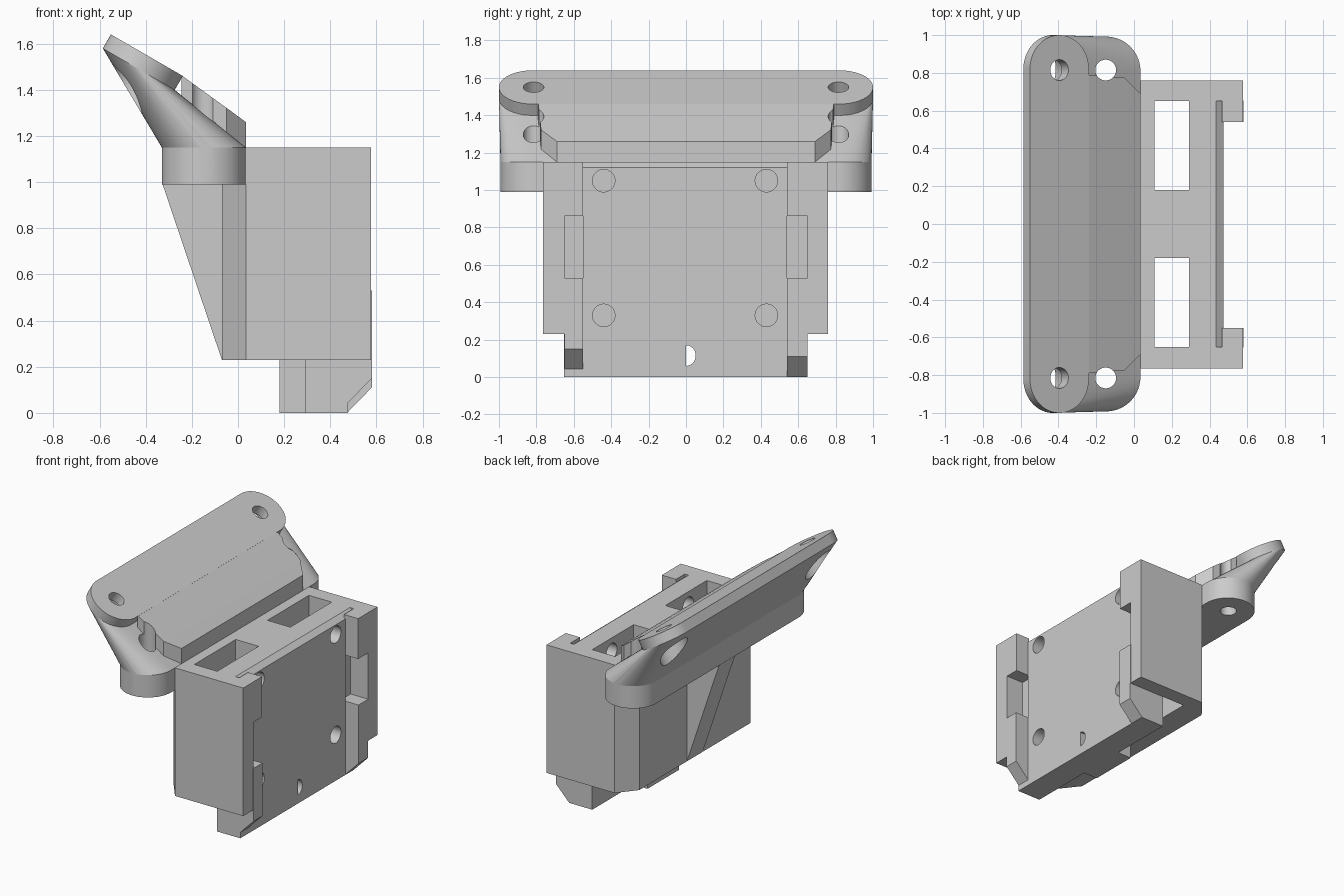
import bpy, bmesh, math
from mathutils import Matrix, Vector

if "Cube" in bpy.data.objects:
    bpy.data.objects.remove(bpy.data.objects["Cube"], do_unlink=True)

grey = bpy.data.materials.new("plain_grey")
grey.use_nodes = True
GREY = (0.6, 0.6, 0.6, 1)
grey.diffuse_color = GREY
grey.node_tree.nodes["Principled BSDF"].inputs["Base Color"].default_value = GREY


def finish(name, bm):
    bmesh.ops.recalc_face_normals(bm, faces=bm.faces)
    mesh = bpy.data.meshes.new(name)
    bm.to_mesh(mesh)
    bm.free()
    mesh.materials.append(grey)
    obj = bpy.data.objects.new(name, mesh)
    bpy.context.collection.objects.link(obj)
    return obj


def box(name, x0, x1, y0, y1, z0, z1):
    return prism(name, [(x0, y0), (x1, y0), (x1, y1), (x0, y1)],
                 lambda a, b, t: (a, b, t), z0, z1)


def prism(name, outline, place, t0, t1):
    """Extrude a 2D outline; place maps (a, b, t) to xyz."""
    bm = bmesh.new()
    low = [bm.verts.new(place(a, b, t0)) for a, b in outline]
    high = [bm.verts.new(place(a, b, t1)) for a, b in outline]
    bm.faces.new(low)
    bm.faces.new(high)
    n = len(outline)
    for i in range(n):
        j = (i + 1) % n
        bm.faces.new((low[i], low[j], high[j], high[i]))
    return finish(name, bm)


def hull(name, points):
    bm = bmesh.new()
    for p in points:
        bm.verts.new(p)
    res = bmesh.ops.convex_hull(bm, input=bm.verts)
    loose = [g for g in res["geom_interior"] if isinstance(g, bmesh.types.BMVert)]
    bmesh.ops.delete(bm, geom=loose, context="VERTS")
    bmesh.ops.dissolve_limit(bm, angle_limit=0.005, verts=bm.verts, edges=bm.edges)
    return finish(name, bm)


def rod(start, end, radius):
    """Cylinder cutter between two points."""
    start, end = Vector(start), Vector(end)
    axis = end - start
    turn = axis.to_track_quat("Z", "Y").to_matrix().to_4x4()
    bm = bmesh.new()
    bmesh.ops.create_cone(bm, cap_ends=True, segments=72, radius1=radius,
                          radius2=radius, depth=axis.length,
                          matrix=Matrix.Translation((start + end) / 2) @ turn)
    return finish("cutter", bm)


def combine(obj, others, operation):
    bpy.context.view_layer.objects.active = obj
    for other in others:
        mod = obj.modifiers.new("combine", "BOOLEAN")
        mod.operation, mod.solver, mod.object = operation, "EXACT", other
        bpy.ops.object.modifier_apply(modifier=mod.name)
        bpy.data.objects.remove(other, do_unlink=True)


def stadium(center_y, radius, steps=36):
    """Long rounded outline centred on the origin, long along y."""
    pts = []
    for side in (1, -1):
        for i in range(steps + 1):
            a = math.pi * i / steps
            pts.append((side * radius * math.cos(a),
                        side * (center_y + radius * math.sin(a))))
    return pts


# Holder: back wall with chamfered corners, side walls and notched lips
BOTTOM, TOP = 0.23, 1.15
prism("back_wall", [(-0.07, -0.63), (0.035, -0.765), (0.108, -0.765),
                    (0.108, 0.76), (0.035, 0.76), (-0.07, 0.63)],
      lambda a, b, t: (a, b, t), BOTTOM, TOP)
for side, s, inner, outer, drop in (("left", 1, 0.54, 0.76, 0.0),
                                    ("right", -1, 0.55, 0.765, 0.04)):
    box(side + "_side_wall", 0.10, 0.577, s * 0.65, s * outer, BOTTOM, TOP)
    box(side + "_upper_lip", 0.465, 0.577, s * inner, s * 0.655, 0.86, TOP)
    box(side + "_lower_lip", 0.465, 0.58, s * inner, s * 0.655, BOTTOM, 0.53)
    prism(side + "_foot_tab", [(0.46, drop), (0.473, drop), (0.58, drop + 0.11),
                               (0.58, 0.24), (0.46, 0.24)],
          lambda a, b, t: (a, t, b), s * inner, s * 0.65)

# Inner plate with four screw holes, edge pockets and a half-round slot
plate = prism("inner_plate", [(0.29, 0), (0.475, 0), (0.475, 1.12),
                              (0.435, TOP), (0.29, TOP)],
              lambda a, b, t: (a, t, b), -0.652, 0.65)
combine(plate, [rod((0.2, y, z), (0.6, y, z), 0.06)
                for y in (-0.44, 0.43) for z in (0.33, 1.05)], "DIFFERENCE")
combine(plate, [box("cutter", 0.44, 0.6, y0, y1, 0.53, 0.86)
                for y0, y1 in ((0.54, 0.7), (-0.7, -0.55))], "DIFFERENCE")
half_round = [(0.052 * math.sin(math.pi * i / 36), 0.115 + 0.055 * math.cos(math.pi * i / 36))
              for i in range(37)]
center_block = box("center_block", 0.18, 0.30, -0.18, 0.18, 0, 0.3)
for part in (plate, center_block):
    slot = prism("cutter", half_round, lambda a, b, t: (t, a, b), 0.1, 0.6)
    combine(part, [slot], "DIFFERENCE")
box("center_web", 0.09, 0.295, -0.18, 0.18, BOTTOM, TOP)

# Gusset under the flange
prism("gusset", [(-0.33, 1.0), (-0.07, BOTTOM), (-0.05, BOTTOM), (-0.05, 1.0)],
      lambda a, b, t: (a, t, b), -0.09, 0.09)

# Upright flange, tilted mounting plate, and the slanted body between them
tilt = Matrix.Translation((-0.395, 0, 1.55)) @ Matrix.Rotation(math.radians(30), 4, "Y")


def flange_ring(z):
    return [(x - 0.148, y, z) for x, y in stadium(0.81, 0.182)]


def plate_ring(z):
    return [tilt @ Vector((x, y, z)) for x, y in stadium(0.82, 0.18)]


bracket = hull("tilted_bracket", flange_ring(TOP) + plate_ring(-0.07))
flange = hull("flange", flange_ring(0.99) + flange_ring(TOP))
top_plate = hull("top_plate", plate_ring(-0.07) + plate_ring(0))

# Raised centre of the bracket, narrowing towards the holder
ridge = [(0.034, 0.69, 1.26), (-0.05, 0.775, 1.322), (-0.245, 0.79, 1.463)]
raised = hull("raised_center", [(x, s * y, z) for x, y, h in ridge
                                for s in (1, -1) for z in (1.05, h)])
combine(bracket, [flange, top_plate, raised], "UNION")

# Vertical and tilted screw holes, with counterbores below the plate
cutters = []
for s in (1, -1):
    y = s * 0.815
    cutters.append(rod((-0.15, y, 0.9), (-0.15, y, 1.8), 0.055))
    cutters.append(rod(tilt @ Vector((0, y, -0.5)), tilt @ Vector((0, y, 0.2)), 0.055))
    cutters.append(rod(tilt @ Vector((0, y, -0.6)), tilt @ Vector((0, y, -0.072)), 0.112))
combine(bracket, cutters, "DIFFERENCE")

# Smooth the round surfaces, keep the edges sharp
for obj in (plate, center_block, bracket):
    bpy.ops.object.select_all(action="DESELECT")
    obj.select_set(True)
    bpy.context.view_layer.objects.active = obj
    bpy.ops.object.shade_smooth_by_angle(angle=math.radians(6))
